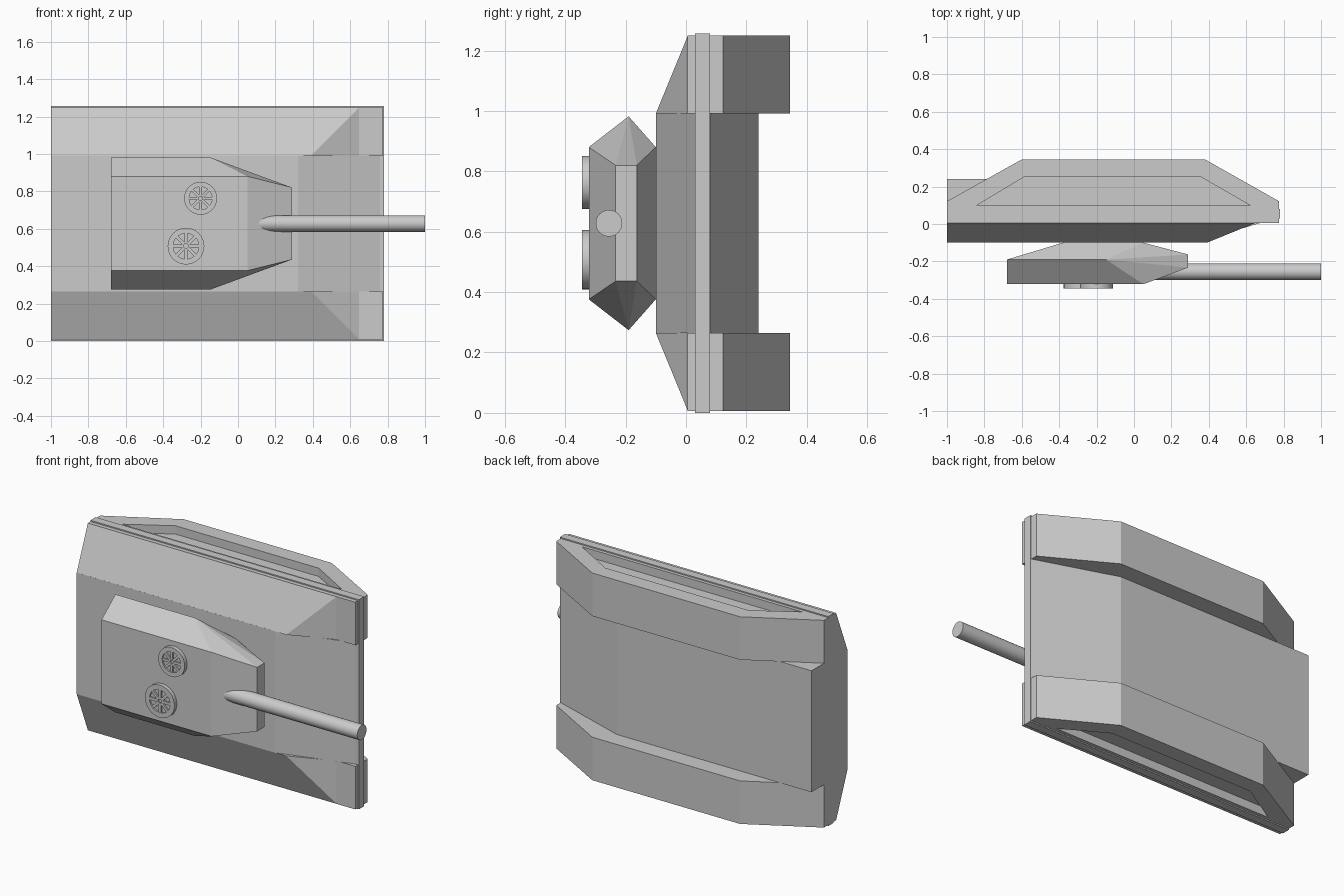
import bpy, bmesh, math
from mathutils import Matrix, Vector

if "Cube" in bpy.data.objects:
    bpy.data.objects.remove(bpy.data.objects["Cube"])

ZC = 0.628  # mid plane of the vehicle, which lies on its side


def finish(name, bm, smooth=False):
    bmesh.ops.recalc_face_normals(bm, faces=bm.faces)
    me = bpy.data.meshes.new(name)
    bm.to_mesh(me)
    bm.free()
    ob = bpy.data.objects.new(name, me)
    bpy.context.collection.objects.link(ob)
    if smooth:
        bpy.ops.object.select_all(action='DESELECT')
        ob.select_set(True)
        bpy.context.view_layer.objects.active = ob
        bpy.ops.object.shade_smooth_by_angle(angle=math.radians(30))
    return ob


def prism(name, pts, z0, z1):
    """Extrude an xy profile between two heights."""
    bm = bmesh.new()
    f = bm.faces.new([bm.verts.new((x, y, z0)) for x, y in pts])
    r = bmesh.ops.extrude_face_region(bm, geom=[f])
    verts = [v for v in r['geom'] if isinstance(v, bmesh.types.BMVert)]
    bmesh.ops.translate(bm, verts=verts, vec=(0, 0, z1 - z0))
    return finish(name, bm)


def hull(name, pts):
    """Convex solid around a few corner points."""
    bm = bmesh.new()
    for p in pts:
        bm.verts.new(p)
    bmesh.ops.convex_hull(bm, input=bm.verts)
    bmesh.ops.dissolve_limit(bm, angle_limit=0.01, verts=bm.verts, edges=bm.edges)
    return finish(name, bm)


# Central body and the thin belt running around the hull
prism("body", [(-1, .24), (-1, -.1), (.32, -.1), (.775, .035), (.775, .08), (.29, .24)],
      ZC - .364, ZC + .364)
prism("hull_belt", [(-1, .03), (.781, .03), (.781, .08), (-1, .08)], 0, 2 * ZC)

# Sloped upper sides and track housings with a recessed side panel
for s, side in ((1, "left"), (-1, "right")):
    zi, zo = ZC + s * .363, ZC + s * .621
    hull(side + "_upper_side",
         [(x, y, zi) for x, y in ((-1, -.1), (.39, -.1), (.65, .006), (-1, .006))]
         + [(-1, .006, zo), (.65, .006, zo)])
    track = prism(side + "_track",
                  [(-1, .005), (-1, .122), (-.6, .345), (.38, .345), (.775, .122), (.775, .005)],
                  zi, zo)
    cutter = prism("panel_cutter", [(-.84, .10), (-.59, .25), (.36, .25), (.62, .10)],
                   zo - s * .05, zo + s * .1)
    cutter.hide_render = True
    mod = track.modifiers.new("panel", 'BOOLEAN')
    mod.operation = 'DIFFERENCE'
    mod.solver = 'EXACT'
    mod.object = cutter
    bpy.context.view_layer.objects.active = track
    bpy.ops.object.modifier_apply(modifier=mod.name)
    bpy.data.objects.remove(cutter)

# Faceted turret
corners = [(-.68, -.322, .252), (.05, -.322, .252), (-.68, -.19, .354), (-.15, -.19, .354),
           (-.38, -.1, .252), (.05, -.1, .252), (.29, -.233, .192), (.29, -.163, .192)]
hull("turret", [(x, y, ZC + s * z) for x, y, z in corners for s in (1, -1)])

# Gun barrel
bm = bmesh.new()
bmesh.ops.create_cone(bm, cap_ends=True, segments=32, radius1=.044, radius2=.044, depth=.95,
                      matrix=Matrix.Translation((.525, -.255, ZC)) @ Matrix.Rotation(math.pi / 2, 4, 'Y'))
finish("gun_barrel", bm, True)


# Round hatches: raised rim, sunken floor, eight spokes
def hatch(name, x, z, r):
    y0, top, floor, ri = -.31, -.345, -.335, r * .7
    bm = bmesh.new()
    prof = [(0, y0), (r, y0), (r, top), (ri, top), (ri, floor), (0, floor)]
    vs = [bm.verts.new((a, b, 0)) for a, b in prof]
    es = [bm.edges.new(e) for e in zip(vs, vs[1:])]
    bmesh.ops.spin(bm, geom=vs + es, cent=(0, 0, 0), axis=(0, 1, 0),
                   angle=2 * math.pi, steps=32)
    bmesh.ops.remove_doubles(bm, verts=bm.verts, dist=1e-4)
    for i in range(8):
        m = (Matrix.Rotation(i * math.pi / 4, 4, 'Y')
             @ Matrix.Translation((ri * .6, -.338, 0))
             @ Matrix.Diagonal((ri * .85, .012, r * .17, 1)))
        bmesh.ops.create_cube(bm, size=1, matrix=m)
    bmesh.ops.translate(bm, verts=bm.verts, vec=(x, 0, z))
    finish(name, bm, True)


hatch("upper_hatch", -.2, .763, .088)
hatch("lower_hatch", -.278, .507, .098)
